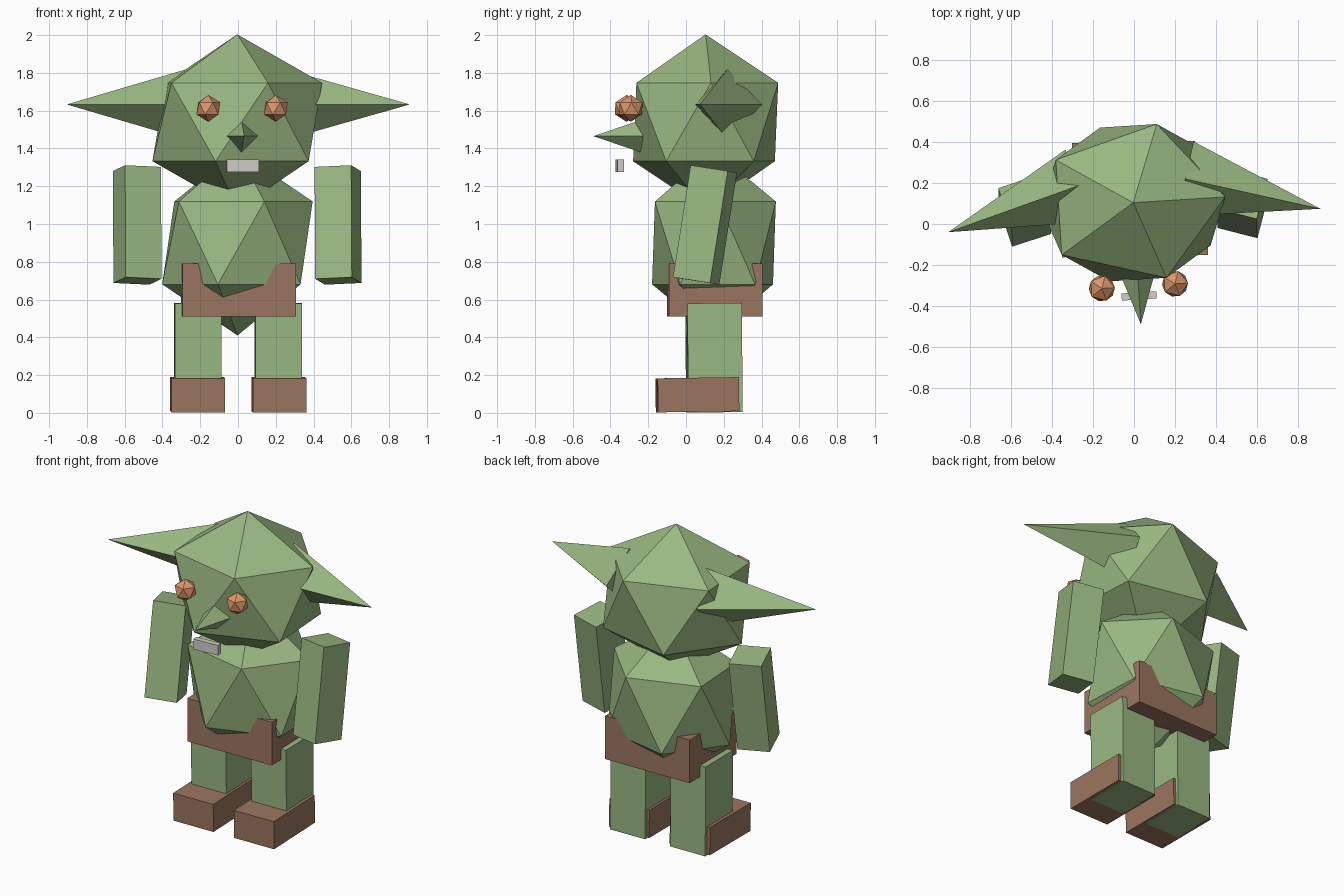
import bpy, bmesh
from math import radians
from mathutils import Matrix, Vector

if "Cube" in bpy.data.objects:
    bpy.data.objects.remove(bpy.data.objects["Cube"])


def material(name, rgb):
    m = bpy.data.materials.new(name)
    m.use_nodes = True
    m.diffuse_color = (*rgb, 1)
    m.node_tree.nodes["Principled BSDF"].inputs["Base Color"].default_value = (*rgb, 1)
    return m


GREEN = material("green skin", (0.32, 0.48, 0.22))
BROWN = material("brown cloth", (0.33, 0.18, 0.115))
ORANGE = material("orange eyes", (0.72, 0.31, 0.145))
GREY = material("pale grey", (0.64, 0.62, 0.58))


def rot(deg, axis):
    return Matrix.Rotation(radians(deg), 4, axis)


def finish(name, bm, matrix, mat):
    bmesh.ops.transform(bm, matrix=matrix, verts=bm.verts)
    bmesh.ops.recalc_face_normals(bm, faces=bm.faces)
    mesh = bpy.data.meshes.new(name)
    bm.to_mesh(mesh)
    bm.free()
    mesh.materials.append(mat)
    obj = bpy.data.objects.new(name, mesh)
    bpy.context.scene.collection.objects.link(obj)
    return obj


def box(name, size, matrix, mat):
    bm = bmesh.new()
    bmesh.ops.create_cube(bm, size=1, matrix=Matrix.Diagonal((*size, 1)))
    return finish(name, bm, matrix, mat)


def ball(name, radii, matrix, mat):
    bm = bmesh.new()
    bmesh.ops.create_icosphere(bm, subdivisions=1, radius=1,
                               matrix=Matrix.Diagonal((*radii, 1)))
    return finish(name, bm, matrix, mat)


def spike(name, base, tip, radius, frame, mat):
    """Four-sided cone from base to tip, corners up, down and sideways."""
    base, axis = Vector(base), Vector(tip) - Vector(base)
    bm = bmesh.new()
    bmesh.ops.create_cone(bm, cap_ends=True, segments=4, radius1=radius,
                          radius2=0, depth=axis.length)
    turn = axis.to_track_quat('Z', 'Y').to_matrix().to_4x4()
    return finish(name, bm, frame @ Matrix.Translation(base + axis / 2) @ turn, mat)


at = lambda *p: Matrix.Translation(p)

# Head, turned slightly, carries the face and ears
head = at(-0.004, 0.104, 0) @ rot(3.6, 'Z')
ball("head", (0.503, 0.442, 0.464), head @ at(0, 0, 1.54), GREEN)
spike("nose", (0, -0.31, 1.465), (0, -0.595, 1.465), 0.097, head, GREEN)
box("mouth", (0.17, 0.035, 0.066), head @ at(0, -0.456, 1.308), GREY)

# Torso and shorts
ball("torso", (0.446, 0.377, 0.49), at(-0.003, 0.148, 0.9) @ rot(3.5, 'Z'), GREEN)
lower = at(0, 0.15, 0) @ rot(1, 'Z')
box("shorts", (0.6, 0.495, 0.28), lower @ at(0.002, 0.002, 0.65), BROWN)

# Paired parts
arms = at(-0.002, 0.082, 0) @ rot(2, 'Z')
for side, s in (("left", 1), ("right", -1)):
    spike(side + "_ear", (s * 0.261, 0.1, 1.633), (s * 0.91, -0.087, 1.633), 0.187, head, GREEN)
    ball(side + "_eye", (0.071,) * 3, head @ at(s * 0.179, -0.408, 1.612), ORANGE)
    box(side + "_arm", (0.2, 0.205, 0.6),
        arms @ at(s * 0.532, 0, 0.995) @ rot(-9, 'X') @ rot(s * -16.5, 'Z'), GREEN)
    box(side + "_leg", (0.248, 0.288, 0.578),
        lower @ at(s * 0.213, -0.002, 0.292) @ rot(0.5, 'X'), GREEN)
    box(side + "_foot", (0.284, 0.43, 0.18),
        lower @ at(s * 0.215, -0.09, 0.096) @ rot(0.9, 'X'), BROWN)
